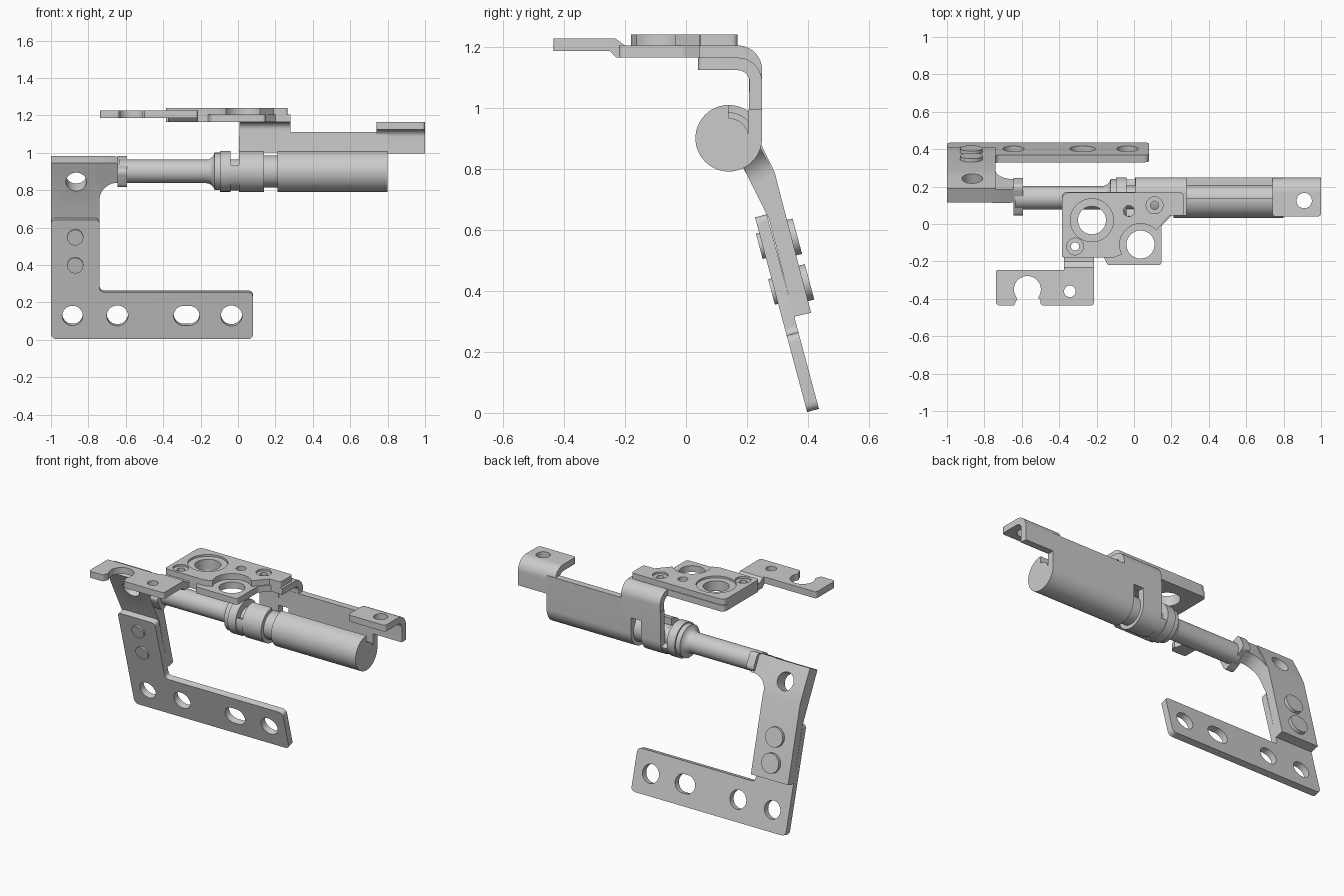
import bpy, bmesh
from math import sin, cos, radians, pi, tan
from mathutils import Matrix, Vector

if "Cube" in bpy.data.objects:
    bpy.data.objects.remove(bpy.data.objects["Cube"])

SIDE = Matrix(((0, 0, 1, 0), (1, 0, 0, 0), (0, 1, 0, 0), (0, 0, 0, 1)))  # (y, z) profile, run along x
TILT = Matrix.Translation((0, 0.397, 0.003)) @ Matrix.Rotation(radians(105), 4, 'X')
TILT2 = Matrix.Translation((0, 0.275, 0.636)) @ Matrix.Rotation(radians(117.5), 4, 'X')
TOP = Matrix.Identity(4)


def arc(cx, cy, r, a0, a1, n=24):
    return [(cx + r * cos(radians(a0 + (a1 - a0) * i / n)),
             cy + r * sin(radians(a0 + (a1 - a0) * i / n))) for i in range(n + 1)]


def circle(cx, cy, r):
    return arc(cx, cy, r, 0, 360, 40)[:-1]


def slot(cx, cy, r, half):
    return arc(cx + half, cy, r, -90, 90) + arc(cx - half, cy, r, 90, 270)


def rounded(pts):
    # points given as (x, y, radius) get a rounded corner
    out = []
    for i, p in enumerate(pts):
        if len(p) == 2:
            out.append(p)
            continue
        c = Vector(p[:2])
        a = (Vector(pts[i - 1][:2]) - c).normalized()
        b = (Vector(pts[(i + 1) % len(pts)][:2]) - c).normalized()
        d = p[2] / tan(a.angle(b) / 2)
        s, e = c + a * d, c + b * d
        for k in range(7):
            t = k / 6
            out.append(tuple(s * (1 - t) ** 2 + c * 2 * t * (1 - t) + e * t * t))
    return out


def clean(me):
    bm = bmesh.new()
    bm.from_mesh(me)
    bmesh.ops.remove_doubles(bm, verts=bm.verts, dist=1e-5)
    bmesh.ops.recalc_face_normals(bm, faces=bm.faces)
    bm.to_mesh(me)
    bm.free()


def prism(name, outline, lo, hi, frame=TOP, holes=()):
    # flat outline with holes, extruded from lo to hi along the frame's local z
    cu = bpy.data.curves.new(name, 'CURVE')
    cu.dimensions, cu.fill_mode, cu.extrude = '2D', 'BOTH', (hi - lo) / 2
    for loop in [rounded(outline), *holes]:
        sp = cu.splines.new('POLY')
        sp.points.add(len(loop) - 1)
        for p, q in zip(sp.points, loop):
            p.co = (q[0], q[1], 0, 1)
        sp.use_cyclic_u = True
    tmp = bpy.data.objects.new(name + "_curve", cu)
    bpy.context.collection.objects.link(tmp)
    dg = bpy.context.evaluated_depsgraph_get()
    me = bpy.data.meshes.new_from_object(tmp.evaluated_get(dg))
    bpy.data.objects.remove(tmp)
    me.transform(frame @ Matrix.Translation((0, 0, (lo + hi) / 2)))
    clean(me)
    me.name = name
    ob = bpy.data.objects.new(name, me)
    bpy.context.collection.objects.link(ob)
    return ob


def lathe(name, prof, cy, cz):
    # (x, radius) profile revolved around the hinge axis
    bm = bmesh.new()
    vs = [bm.verts.new((x, cy, cz + r)) for x, r in prof]
    es = [bm.edges.new(p) for p in zip(vs, vs[1:])]
    bmesh.ops.spin(bm, geom=vs + es, cent=(0, cy, cz), axis=(1, 0, 0), angle=2 * pi, steps=56)
    me = bpy.data.meshes.new(name)
    bm.to_mesh(me)
    bm.free()
    clean(me)
    ob = bpy.data.objects.new(name, me)
    bpy.context.collection.objects.link(ob)
    return ob


# Lower L-shaped mounting arm
prism("mounting_arm",
      [(-1, 0, .035), (.08, 0, .03), (.08, .26, .03), (-.74, .26, .025), (-.74, .66, .025), (-1, .66, .025)],
      -.04, 0, TILT,
      [circle(-.885, .13, .055), circle(-.645, .13, .057), slot(-.275, .13, .055, .014), circle(-.035, .13, .057)])

# Bent strap riveted behind the arm, with an angled hole
strap = prism("bent_strap",
              [(.41, .328), (.354, .315), (.272, .636), (.116, .945), (.19, .983), (.25, .872), (.29, .79)],
              -1, -.74, SIDE)
cutter = prism("hole_cutter", circle(-.865, .235, .055), -.3, .2, TILT2)
cutter.hide_render = True
mod = strap.modifiers.new("hole", 'BOOLEAN')
mod.operation, mod.object, mod.solver = 'DIFFERENCE', cutter, 'EXACT'
bpy.context.view_layer.objects.active = strap
bpy.ops.object.modifier_apply(modifier=mod.name)
bpy.data.objects.remove(cutter)

# Rivets on both sides
for i, u in enumerate((.565, .41)):
    prism(f"rivet_front_{i}", circle(-.87, u, .043), -.02, .011, TILT)
    prism(f"rivet_back_{i}", circle(-.87, u, .06), -.118, -.09, TILT)

# Gusset and neck joining strap to shaft
prism("gusset",
      [(-.76, .13), (-.74, .13)] + arc(-.64, .13, .1, 180, 100, 10) +
      [(-.62, .23), (-.62, .335), (-.665, .35), (-.76, .35)], -.08, 0, TILT2)
AX = Matrix.Translation((0, .145, .9)) @ Matrix.Rotation(radians(27.5), 4, 'X') @ SIDE
prism("neck", [(-.095, -.055, .03), (.095, -.055, .03), (.095, .055, .03), (-.095, .055, .03)],
      -.645, -.593, AX)

# Shaft with flared collar
CY, CZ, R = .14, .9, .109
flare = [(x, CZ + .0 - .9 + r) for x, r in arc(-.17, .108, .045, -90, -10, 10)]
lathe("shaft", [(-.635, 0), (-.635, .063)] + flare +
      [(-.095, .1), (-.095, R), (-.04, R), (-.04, .065), (.12, .065), (.12, .085),
       (.23, .085), (.23, 0)], CY, CZ)

# Rotation stop between collar and ring
prism("stop_lug", arc(CY, CZ, .103, 160, 340) + arc(CY, CZ, .05, 340, 160), -.045, .01, SIDE)


def wrapped(name, x0, x1, top):
    # rolled sheet: round barrel with a notch and a tangent upright plate
    prof = ([(.249, top)] + arc(CY, CZ, R, 0, -270, 56) +
            arc(CY, CZ, .066, 90, 8, 14) + [(.206, top)])
    return prism(name, prof, x0, x1, SIDE)


wrapped("hinge_ring", .005, .14, 1.09)
wrapped("hinge_barrel", .21, .8, 1.11)


def fold(name, x0, x1, bottom, top):
    # upright sheet bending forward into a horizontal flange
    c = top - .08
    prof = ([(.249, bottom)] + arc(.17, c, .079, 0, 90, 12) +
            arc(.17, c, .038, 90, 0, 12) + [(.206, bottom)])
    return prism(name, prof, x0, x1, SIDE)


# Folded plates: main bracket and end ear
fold("main_fold", .008, .28, 1.0, 1.205)
fold("ear_fold", .74, 1.0, .995, 1.165)
prism("ear_flange", [(.74, .17), (.74, .04, .02), (1, .04, .02), (1, .17)], 1.124, 1.164, TOP,
      [circle(.91, .125, .041)])

# Lower top plate
big, lobe = (-.225, .02), (.035, -.11)
small = [(-.315, -.12), (.11, .1)]
prism("base_plate",
      [(-.385, -.18, .015), (-.16, -.18), (-.14, -.22, .015), (.147, -.22, .02), (.147, -.01, .02),
       (.2, .045), (.28, .045), (.28, .172), (-.385, .172, .03)], 1.164, 1.204, TOP,
      [circle(*big, .075), circle(*lobe, .075), circle(-.027, .07, .029)] +
      [circle(*p, .022) for p in small])

# Raised upper layer, cut away around the front hole
prism("upper_plate",
      [(-.385, -.18, .02), (-.11, -.18)] + arc(*lobe, .112, 208, 42) +
      [(.19, .045), (.265, .045, .015), (.265, .168, .02), (-.385, .168, .04)], 1.204, 1.24, TOP,
      [circle(*big, .115), circle(-.027, .07, .029)] + [circle(*p, .045) for p in small])

# Recessed bushings in the upper layer
for i, (p, ro, ri) in enumerate([(big, .115, .075), (small[0], .045, .022), (small[1], .045, .022)]):
    prism(f"bushing_{i}", circle(*p, ro), 1.2, 1.228, TOP, [circle(*p, ri)])

# Stepped link and hook plate at the front
prism("step_link", [(-.17, 1.164), (-.17, 1.204), (-.2, 1.204), (-.232, 1.227), (-.25, 1.227),
                    (-.25, 1.186), (-.228, 1.164)], -.375, -.215, SIDE)
prism("hook_plate",
      [(-.738, -.245, .015), (-.215, -.245), (-.215, -.435, .015), (-.5, -.435, .015), (-.5, -.405)] +
      arc(-.57, -.35, .072, -38, 218) + [(-.627, -.405), (-.64, -.435, .01), (-.738, -.435, .02)],
      1.186, 1.227, TOP, [circle(-.343, -.36, .031)])

# Smooth round surfaces, keep edges sharp
bpy.ops.object.select_all(action='DESELECT')
for ob in bpy.context.scene.objects:
    if ob.type == 'MESH':
        ob.select_set(True)
        bpy.context.view_layer.objects.active = ob
bpy.ops.object.shade_smooth_by_angle(angle=radians(30))
